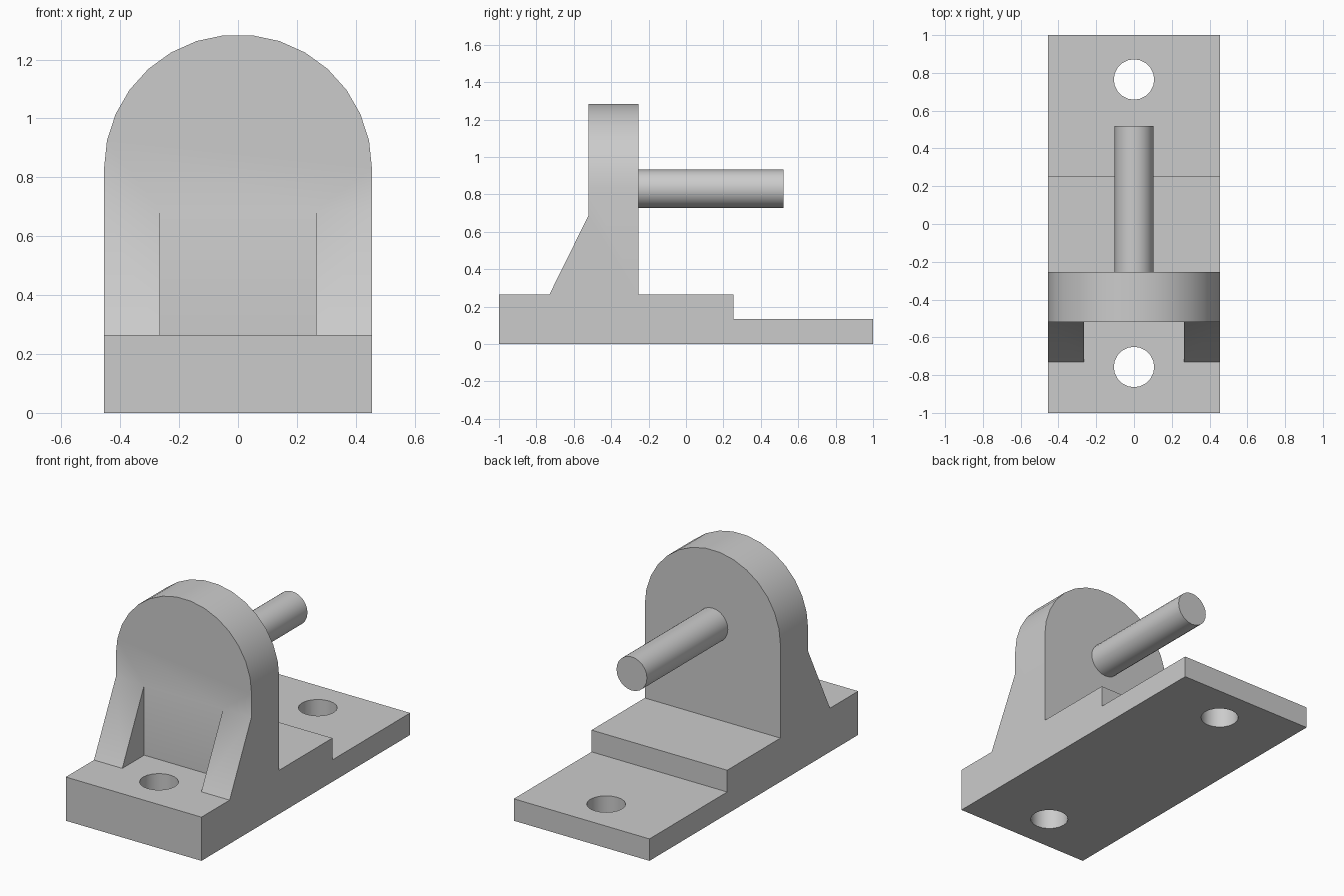
import bpy, bmesh, math
from mathutils import Vector

old = bpy.data.objects.get("Cube")
if old:
    bpy.data.objects.remove(old, do_unlink=True)

HALF_W, AXIS_Z = 0.455, 0.83
PLATE_FRONT, PLATE_BACK = -0.52, -0.255
BASE_TOP, STEP_TOP = 0.265, 0.133

grey = bpy.data.materials.new("machined grey")
grey.use_nodes = True
grey.diffuse_color = (0.6, 0.6, 0.6, 1)
grey.node_tree.nodes["Principled BSDF"].inputs["Base Color"].default_value = (0.6, 0.6, 0.6, 1)


def prism(name, points, shift):
    """Extrude a flat outline along a vector into a closed solid."""
    bm = bmesh.new()
    face = bm.faces.new([bm.verts.new(p) for p in points])
    out = bmesh.ops.extrude_face_region(bm, geom=[face])
    moved = [v for v in out["geom"] if isinstance(v, bmesh.types.BMVert)]
    bmesh.ops.translate(bm, verts=moved, vec=Vector(shift))
    bmesh.ops.recalc_face_normals(bm, faces=bm.faces)
    mesh = bpy.data.meshes.new(name)
    bm.to_mesh(mesh)
    bm.free()
    mesh.materials.append(grey)
    obj = bpy.data.objects.new(name, mesh)
    bpy.context.collection.objects.link(obj)
    return obj


def circle(radius, sides):
    return [(radius * math.cos(math.tau * i / sides), radius * math.sin(math.tau * i / sides))
            for i in range(sides)]


def select(obj):
    bpy.ops.object.select_all(action="DESELECT")
    obj.select_set(True)
    bpy.context.view_layer.objects.active = obj


def carve(target, tool, operation):
    """Apply a boolean and discard its helper."""
    tool.hide_render = True
    select(target)
    mod = target.modifiers.new(operation.title(), "BOOLEAN")
    mod.operation, mod.solver, mod.object = operation, "EXACT", tool
    bpy.ops.object.modifier_apply(modifier=mod.name)
    bpy.data.objects.remove(tool, do_unlink=True)


def smooth(obj):
    select(obj)
    bpy.ops.object.shade_smooth_by_angle(angle=math.radians(30))


# Stepped base, upright plate and sloped gussets as one side profile
side = [(-1, 0), (1, 0), (1, STEP_TOP), (0.255, STEP_TOP), (0.255, BASE_TOP),
        (PLATE_BACK, BASE_TOP), (PLATE_BACK, 1.5), (PLATE_FRONT, 1.5),
        (PLATE_FRONT, 0.69), (-0.73, BASE_TOP), (-1, BASE_TOP)]
body = prism("bracket_body", [(-0.6, y, z) for y, z in side], (1.2, 0, 0))

# Rounded front outline trims the width and the plate top
arch = [(-HALF_W, -0.1), (HALF_W, -0.1)]
arch += [(HALF_W * math.cos(math.pi * i / 15), AXIS_Z + HALF_W * math.sin(math.pi * i / 15))
         for i in range(16)]
carve(body, prism("arch_outline", [(x, -1.2, z) for x, z in arch], (0, 2.4, 0)), "INTERSECT")

# Pocket between the two gussets
pocket = [(-0.8, BASE_TOP), (PLATE_FRONT, BASE_TOP), (PLATE_FRONT, 0.69), (-0.8, 0.69)]
carve(body, prism("pocket_cutter", [(-0.265, y, z) for y, z in pocket], (0.53, 0, 0)), "DIFFERENCE")

# Mounting holes through the base
for hole_y in (-0.757, 0.765):
    ring = [(x, hole_y + y, -0.1) for x, y in circle(0.107, 20)]
    carve(body, prism("hole_cutter", ring, (0, 0, 0.6)), "DIFFERENCE")
smooth(body)

# Rod sticking out of the back of the plate
rod = prism("rod", [(x, PLATE_BACK - 0.05, AXIS_Z + z) for x, z in circle(0.102, 24)],
            (0, 0.52 - PLATE_BACK + 0.05, 0))
smooth(rod)
